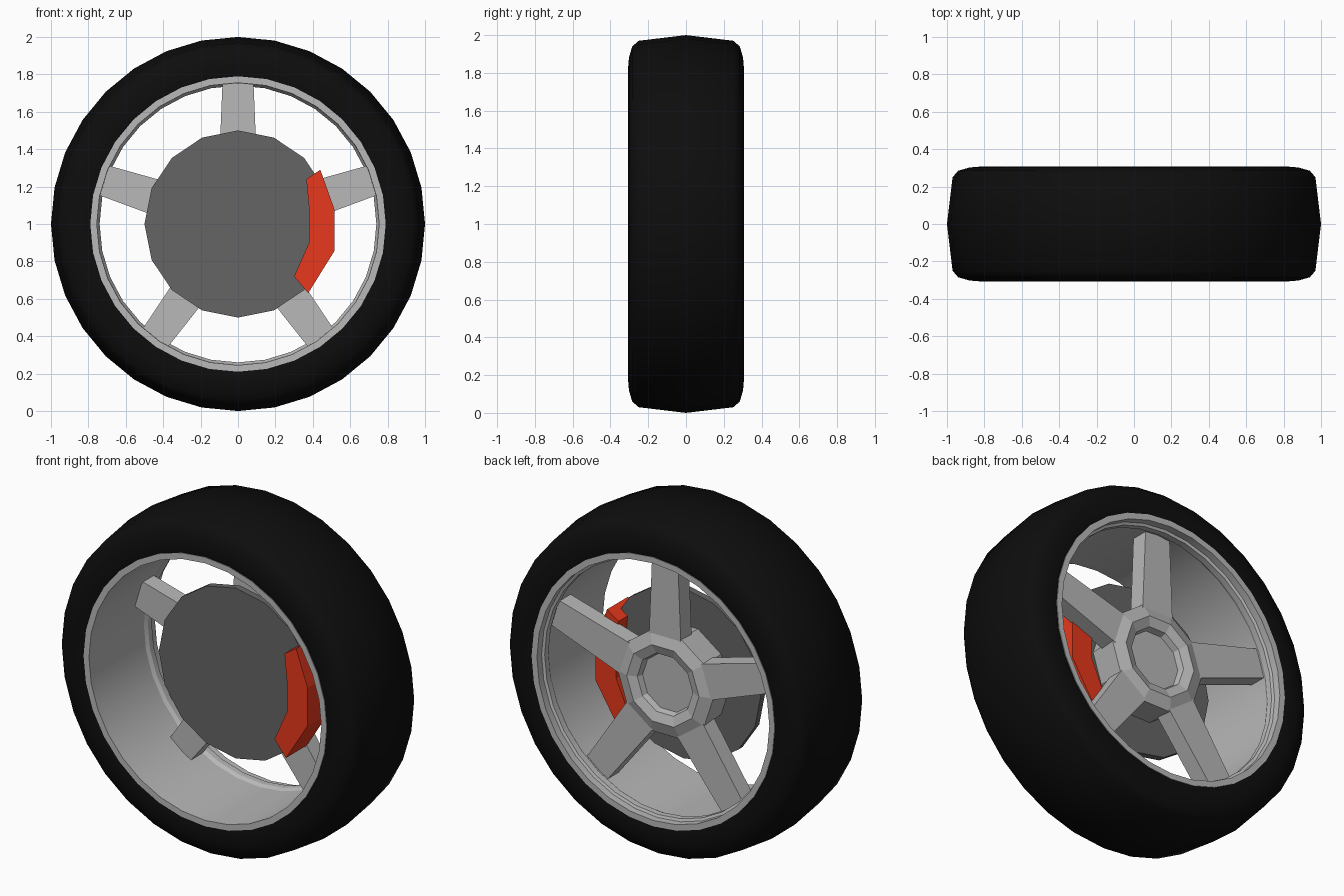
import bpy, bmesh, math

if "Cube" in bpy.data.objects:
    bpy.data.objects.remove(bpy.data.objects["Cube"])


def material(name, rgb):
    m = bpy.data.materials.new(name)
    m.diffuse_color = (*rgb, 1)
    m.use_nodes = True
    m.node_tree.nodes["Principled BSDF"].inputs["Base Color"].default_value = m.diffuse_color
    return m


def finish(name, bm, mat, smooth=None):
    bmesh.ops.recalc_face_normals(bm, faces=bm.faces)
    me = bpy.data.meshes.new(name)
    bm.to_mesh(me)
    bm.free()
    ob = bpy.data.objects.new(name, me)
    bpy.context.collection.objects.link(ob)
    me.materials.append(mat)
    if smooth:
        bpy.ops.object.select_all(action='DESELECT')
        ob.select_set(True)
        bpy.context.view_layer.objects.active = ob
        bpy.ops.object.shade_smooth_by_angle(angle=math.radians(smooth))
    return ob


def lathe(name, profile, sides, mat, closed=True, phase=0.0, smooth=None):
    """Revolve (radius, y) points about the wheel axle at z = 1."""
    bm = bmesh.new()
    rings = []
    for i in range(sides):
        a = math.pi / 2 + phase + 2 * math.pi * i / sides
        rings.append([bm.verts.new((r * math.cos(a), y, 1 + r * math.sin(a)))
                      for r, y in profile])
    n = len(profile)
    for i in range(sides):
        p, q = rings[i], rings[(i + 1) % sides]
        for j in range(n if closed else n - 1):
            k = (j + 1) % n
            bm.faces.new((p[j], p[k], q[k], q[j]))
    if not closed:
        bm.faces.new([r[0] for r in rings])
        bm.faces.new([r[-1] for r in rings])
    return finish(name, bm, mat, smooth)


def prism(name, outline, y0, y1, mat):
    """Extrude an (x, z) outline between two y positions."""
    bm = bmesh.new()
    a = [bm.verts.new((x, y0, z)) for x, z in outline]
    b = [bm.verts.new((x, y1, z)) for x, z in outline]
    bm.faces.new(a)
    bm.faces.new(b)
    for i in range(len(a)):
        k = (i + 1) % len(a)
        bm.faces.new((a[i], a[k], b[k], b[i]))
    return finish(name, bm, mat)


rubber = material("rubber", (0.004, 0.004, 0.004))
alloy = material("alloy", (0.48, 0.48, 0.48))
steel = material("steel", (0.13, 0.13, 0.13))
red = material("red_paint", (0.8, 0.04, 0.012))

# Tire: half profile mirrored across the tread centre
half = [(0.785, 0.30), (0.82, 0.307), (0.88, 0.302), (0.94, 0.285), (0.97, 0.25)]
tire = [(r, -y) for r, y in half] + [(1.0, 0.0)] + half[::-1]
lathe("tire", tire, 32, rubber, smooth=40)

# Rim barrel with a stepped lip on the outer face
rim = [(0.79, -0.305), (0.755, -0.305), (0.752, 0.20), (0.74, 0.22),
       (0.74, 0.255), (0.755, 0.262), (0.755, 0.305), (0.79, 0.305)]
lathe("rim", rim, 32, alloy, smooth=30)

# Ten-sided hub with a chamfered edge and a recessed centre
hub = [(0.30, 0.02), (0.31, 0.19), (0.235, 0.215), (0.18, 0.195), (0.17, 0.16)]
lathe("hub", hub, 10, alloy, closed=False, phase=math.pi / 10)

# Five tapered spokes
for i in range(5):
    a = math.pi / 2 + i * 2 * math.pi / 5
    c, s = math.cos(a), math.sin(a)
    corners = [(0.27, -0.103), (0.755, -0.083), (0.755, 0.083), (0.27, 0.103)]
    outline = [(r * c - w * s, 1 + r * s + w * c) for r, w in corners]
    prism(f"spoke_{i + 1}", outline, 0.095, 0.195, alloy)

# Brake disc
lathe("brake_disc", [(0.5, -0.02), (0.5, 0.02)], 16, steel, closed=False)

# Brake caliper straddling the disc edge
prism("brake_caliper",
      [(0.44, 1.29), (0.515, 1.08), (0.515, 0.855), (0.375, 0.63),
       (0.30, 0.72), (0.38, 0.90), (0.38, 1.085), (0.365, 1.24)],
      -0.09, 0.105, red)
